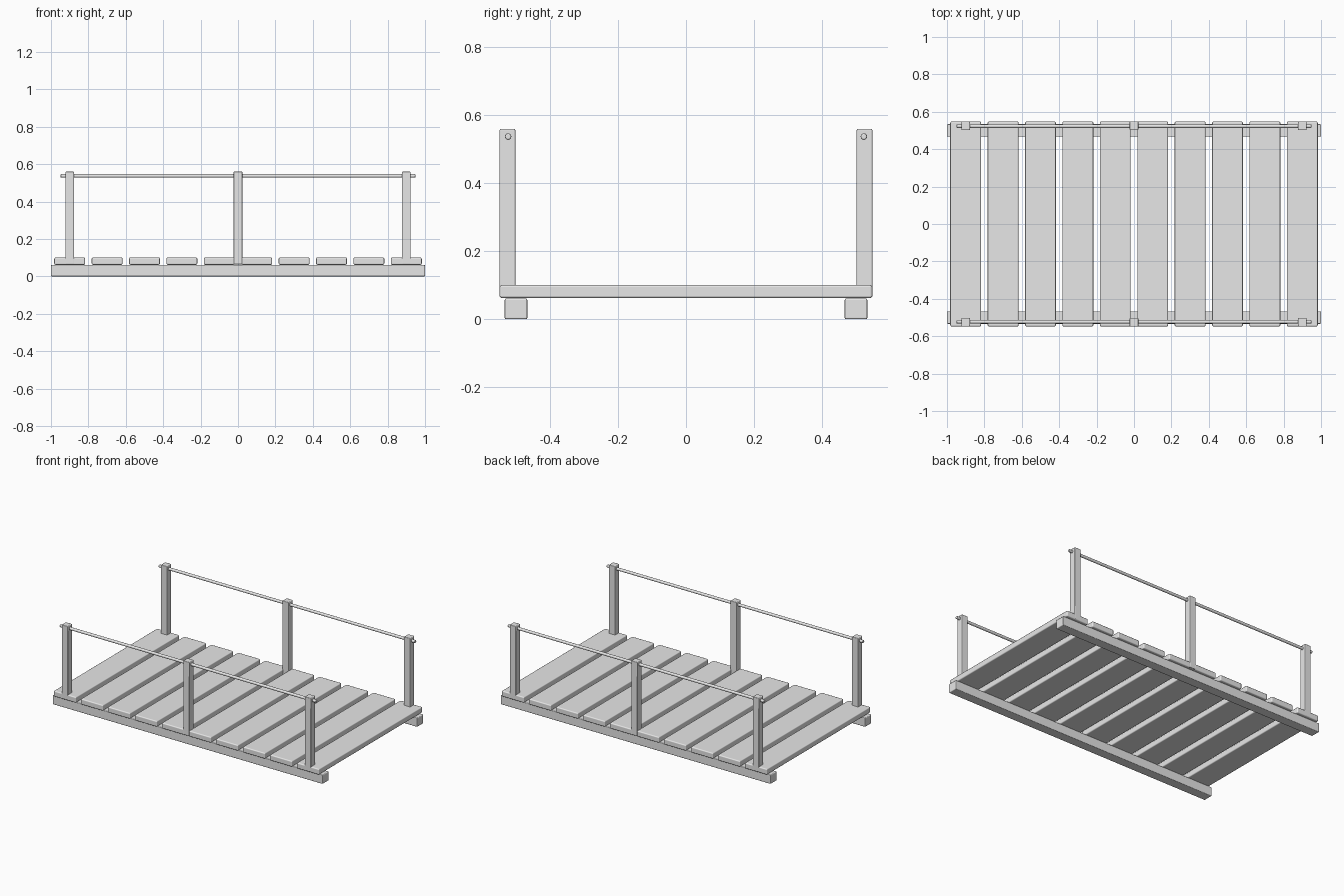
import bpy
import math
from mathutils import Vector

if "Cube" in bpy.data.objects:
    bpy.data.objects.remove(bpy.data.objects["Cube"])

# One pale grey for the whole bridge
grey = bpy.data.materials.new("pale_grey")
grey.use_nodes = True
colour = (0.8, 0.8, 0.8, 1)
grey.diffuse_color = colour
grey.node_tree.nodes["Principled BSDF"].inputs["Base Color"].default_value = colour


def finish(obj, name, bevel):
    """Name, colour, round the edges and smooth a part."""
    obj.name = name
    obj.data.name = name
    obj.data.materials.append(grey)
    bpy.ops.object.transform_apply(location=False, rotation=True, scale=True)
    bpy.ops.object.shade_smooth_by_angle(angle=math.radians(40))
    mod = obj.modifiers.new("rounded_edges", "BEVEL")
    mod.width = bevel
    mod.segments = 2
    mod.limit_method = "ANGLE"
    mod.angle_limit = math.radians(50)
    mod.harden_normals = True
    return obj


def box(name, low, high, bevel):
    """Rounded box between two corners."""
    low, high = Vector(low), Vector(high)
    bpy.ops.mesh.primitive_cube_add(size=1, location=(low + high) / 2)
    obj = bpy.context.object
    obj.scale = high - low
    return finish(obj, name, bevel)


def rod(name, y, z, radius, half_length):
    """Round bar along x with softened ends."""
    bpy.ops.mesh.primitive_cylinder_add(
        vertices=16, radius=radius, depth=2 * half_length,
        location=(0, y, z), rotation=(0, math.pi / 2, 0))
    return finish(bpy.context.object, name, 0.005)


# Deck planks
pitch, plank_half = 0.2, 0.0825
for i in range(10):
    x = (i - 4.5) * pitch
    box(f"deck_plank_{i + 1}", (x - plank_half, -0.548, 0.062),
        (x + plank_half, 0.548, 0.101), 0.007)

# Beams, posts and handrails on both sides
post_half = 0.0235
for side, sign in (("front", -1), ("back", 1)):
    beam_y = 0.5 * sign
    box(f"{side}_beam", (-1, beam_y - 0.0335, 0),
        (1, beam_y + 0.0335, 0.061), 0.005)
    post_y = 0.525 * sign
    for place, x in (("right", -0.9), ("middle", 0), ("left", 0.9)):
        box(f"{side}_{place}_post", (x - post_half, post_y - post_half, 0.064),
            (x + post_half, post_y + post_half, 0.56), 0.005)
    rod(f"{side}_handrail", 0.523 * sign, 0.537, 0.0095, 0.95)
